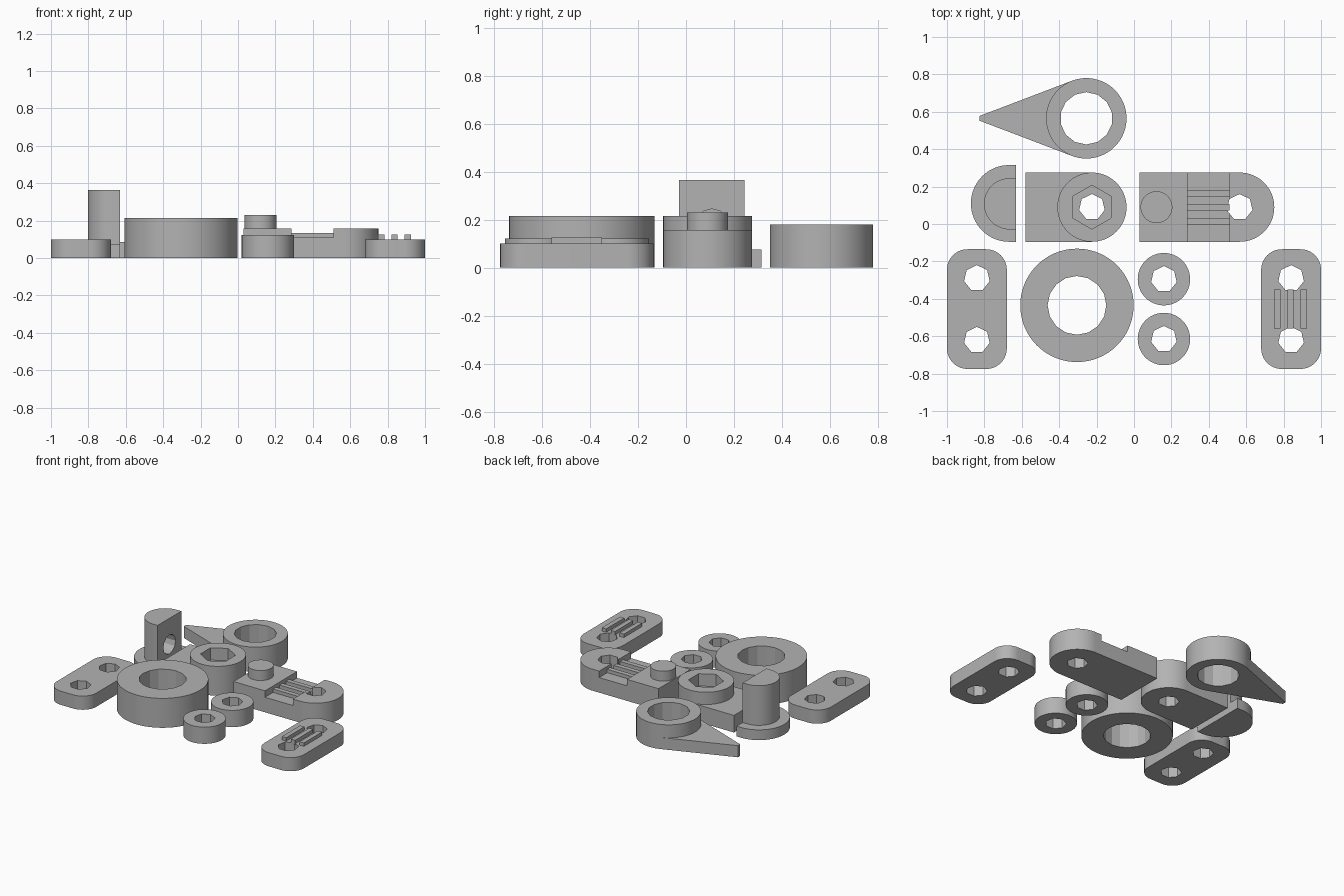
import bpy, bmesh
from math import pi, sin, cos, acos, atan2, hypot, radians
from mathutils import Matrix

cube = bpy.data.objects.get("Cube")
if cube:
    bpy.data.objects.remove(cube)

grey = bpy.data.materials.new("plain_grey")
grey.use_nodes = True
grey.diffuse_color = (0.45, 0.45, 0.45, 1)
grey.node_tree.nodes["Principled BSDF"].inputs["Base Color"].default_value = grey.diffuse_color


# ---- outline helpers ----
def arc(cx, cy, r, start, end, n):
    return [(cx + r * cos(start + (end - start) * i / n),
             cy + r * sin(start + (end - start) * i / n)) for i in range(n + 1)]


def circle(cx, cy, r, n=96):
    return arc(cx, cy, r, pi / 2, pi * 5 / 2, n)[:-1]


def bolt_hole(cx, cy):
    return circle(cx, cy, 0.07, 7)


def rounded_rect(x0, x1, y0, y1, r):
    corners = [(x1 - r, y1 - r), (x0 + r, y1 - r), (x0 + r, y0 + r), (x1 - r, y0 + r)]
    return [p for i, (x, y) in enumerate(corners)
            for p in arc(x, y, r, i * pi / 2, (i + 1) * pi / 2, 16)]


def round_ended(flat_x, cx, cy, r, side=1):
    """Straight bar from flat_x, ending in a half circle."""
    end = arc(cx, cy, r, -pi / 2, pi / 2, 48)
    end = [(cx + side * (x - cx), y) for x, y in end]
    return [(flat_x, cy - r)] + end + [(flat_x, cy + r)]


# ---- solid helpers ----
def finish(obj):
    bm = bmesh.new()
    bm.from_mesh(obj.data)
    bmesh.ops.remove_doubles(bm, verts=bm.verts, dist=0.0001)
    bmesh.ops.recalc_face_normals(bm, faces=bm.faces)
    bm.to_mesh(obj.data)
    bm.free()
    obj.data.materials.clear()
    obj.data.materials.append(grey)
    obj.data.shade_smooth()
    obj.data.set_sharp_from_angle(angle=radians(15))
    return obj


def evaluated_mesh(obj):
    deps = bpy.context.evaluated_depsgraph_get()
    return bpy.data.meshes.new_from_object(obj.evaluated_get(deps))


def extrude(name, loops, z0, z1):
    """Filled outline; any further loops become holes."""
    curve = bpy.data.curves.new(name, 'CURVE')
    curve.dimensions = '2D'
    curve.fill_mode = 'BOTH'
    curve.extrude = (z1 - z0) / 2
    for loop in loops:
        spline = curve.splines.new('POLY')
        spline.points.add(len(loop) - 1)
        for point, (x, y) in zip(spline.points, loop):
            point.co = (x, y, 0, 1)
        spline.use_cyclic_u = True
    temp = bpy.data.objects.new(name + "_outline", curve)
    bpy.context.collection.objects.link(temp)
    mesh = evaluated_mesh(temp)
    bpy.data.objects.remove(temp)
    mesh.transform(Matrix.Translation((0, 0, (z0 + z1) / 2)))
    obj = bpy.data.objects.new(name, mesh)
    bpy.context.collection.objects.link(obj)
    return finish(obj)


def box(name, x0, x1, y0, y1, z0, z1):
    return extrude(name, [[(x0, y0), (x1, y0), (x1, y1), (x0, y1)]], z0, z1)


def cut(obj, cutter):
    cutter.hide_render = True
    mod = obj.modifiers.new("cut", 'BOOLEAN')
    mod.operation = 'DIFFERENCE'
    mod.solver = 'EXACT'
    mod.object = cutter
    mesh = evaluated_mesh(obj)
    obj.modifiers.clear()
    obj.data = mesh
    bpy.data.objects.remove(cutter)
    finish(obj)


# ---- two end plates with bolt holes ----
for name, cx in (("left_plate", 0.84), ("right_plate", -0.84)):
    extrude(name, [rounded_rect(cx - 0.16, cx + 0.16, -0.775, -0.135, 0.11),
                   bolt_hole(cx, -0.29), bolt_hole(cx, -0.62)], 0, 0.10)

# grip ridges on one plate
for i in range(3):
    x = 0.765 + i * 0.0715
    box(f"plate_ridge_{i + 1}", x - 0.017, x + 0.017, -0.56, -0.35, 0.09, 0.125)

# ---- large ring and two small collars ----
extrude("large_ring", [circle(-0.305, -0.435, 0.303), circle(-0.305, -0.435, 0.157, 16)], 0, 0.215)
for name, cy in (("back_collar", -0.295), ("front_collar", -0.615)):
    extrude(name, [circle(0.16, cy, 0.14), bolt_hole(0.16, cy)], 0, 0.122)

# ---- nut arm: slab, then a boss with a hexagonal pocket ----
extrude("nut_arm", [round_ended(-0.58, -0.225, 0.09, 0.185), bolt_hole(-0.225, 0.09)], 0, 0.125)
extrude("nut_boss", [circle(-0.225, 0.09, 0.185), circle(-0.225, 0.09, 0.117, 6)], 0.125, 0.215)

# ---- latch arm with recess, ridges and peg ----
latch = extrude("latch_arm", [round_ended(0.03, 0.565, 0.09, 0.185), bolt_hole(0.565, 0.09)], 0, 0.157)
cut(latch, box("recess_cutter", 0.285, 0.51, -0.2, 0.4, 0.11, 0.3))
for i in range(3):
    y = 0.015 + i * 0.075
    box(f"latch_ridge_{i + 1}", 0.285, 0.51, y - 0.017, y + 0.017, 0.10, 0.135)
extrude("latch_peg", [circle(0.12, 0.09, 0.085)], 0.15, 0.23)

# ---- half-round post on a flange, with a blind hole in its flat face ----
extrude("post_flange", [round_ended(-0.63, -0.667, 0.11, 0.205, -1)], 0, 0.075)
post = extrude("post", [round_ended(-0.63, -0.665, 0.108, 0.137, -1)], 0.07, 0.365)
hole = extrude("post_hole_cutter", [circle(0, 0, 0.07, 12)], -0.1, 0.1)
hole.data.transform(Matrix.Translation((-0.63, 0.108, 0.175)) @ Matrix.Rotation(pi / 2, 4, 'Y'))
cut(post, hole)

# ---- pointer ring with a tapered pointer tangent to it ----
cx, cy, r = -0.255, 0.565, 0.215
extrude("pointer_ring", [circle(cx, cy, r), circle(cx, cy, 0.14, 14)], 0, 0.18)
tip_x, tip_half = -0.825, 0.013
dx = tip_x - cx
a = atan2(tip_half, dx) - acos(r / hypot(dx, tip_half))
inner = arc(cx, cy, r - 0.02, a, 2 * pi - a, 32)
extrude("pointer", [[(tip_x, cy - tip_half), (tip_x, cy + tip_half), (cx + r * cos(a), cy + r * sin(a))]
                    + inner + [(cx + r * cos(a), cy - r * sin(a))]], 0, 0.085)
